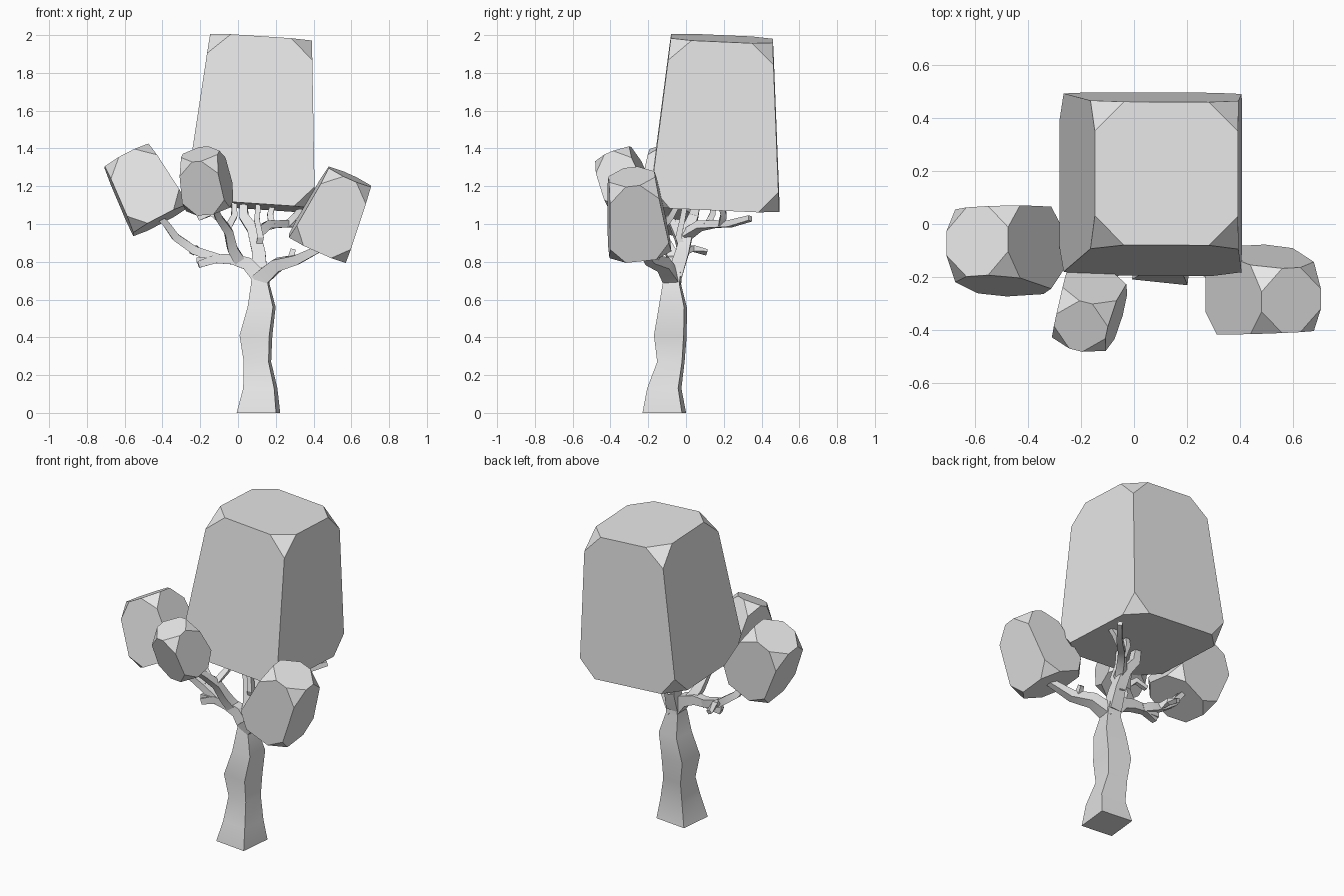
import bpy, bmesh, math
from mathutils import Vector

cube = bpy.data.objects.get("Cube")
if cube:
    bpy.data.objects.remove(cube, do_unlink=True)

grey = bpy.data.materials.new("plain grey")
grey.use_nodes = True
grey.diffuse_color = (0.8, 0.8, 0.8, 1)
grey.node_tree.nodes["Principled BSDF"].inputs["Base Color"].default_value = grey.diffuse_color


def finish(bm, name):
    bmesh.ops.recalc_face_normals(bm, faces=bm.faces)
    mesh = bpy.data.meshes.new(name)
    bm.to_mesh(mesh)
    bm.free()
    mesh.materials.append(grey)
    obj = bpy.data.objects.new(name, mesh)
    bpy.context.collection.objects.link(obj)
    bpy.ops.object.select_all(action='DESELECT')
    obj.select_set(True)
    bpy.context.view_layer.objects.active = obj
    bpy.ops.object.shade_smooth_by_angle(angle=math.radians(30))
    return obj


def skin(bm, rings):
    """Join four-sided rings into a closed tube."""
    loops = [[bm.verts.new(p) for p in ring] for ring in rings]
    for a, b in zip(loops, loops[1:]):
        for i in range(4):
            j = (i + 1) % 4
            bm.faces.new((a[i], a[j], b[j], b[i]))
    bm.faces.new(loops[0])
    bm.faces.new(loops[-1])


def square(centre, u, v, half_u, half_v):
    return [centre + u * half_u * a + v * half_v * b
            for a, b in ((-1, -1), (1, -1), (1, 1), (-1, 1))]


def foliage(name, bottom, top, wide, narrow, cut, twist=0):
    """Tapered block with clipped corners, leaning from bottom to top."""
    bottom, top = Vector(bottom), Vector(top)
    axis = (top - bottom).normalized()
    t = math.radians(twist)
    u = Vector((math.cos(t), math.sin(t), 0))
    u = (u - axis * u.dot(axis)).normalized()
    v = axis.cross(u)
    bm = bmesh.new()
    skin(bm, [square(bottom, u, v, wide / 2, wide / 2),
              square(top, u, v, narrow / 2, narrow / 2)])
    bmesh.ops.bevel(bm, geom=bm.verts[:], offset=cut, segments=1, affect='VERTICES')
    return finish(bm, name)


def branch(name, points, start, end):
    """Square tube along a path, thinning from start to end width."""
    pts = [Vector(p) for p in points]
    rings = []
    for i, p in enumerate(pts):
        tangent = (pts[min(i + 1, len(pts) - 1)] - pts[max(i - 1, 0)]).normalized()
        u = tangent.cross(Vector((0, 1, 0))).normalized()
        v = tangent.cross(u)
        h = (start + (end - start) * i / (len(pts) - 1)) / 2
        rings.append(square(p, u, v, h, h))
    bm = bmesh.new()
    skin(bm, rings)
    return finish(bm, name)


# Trunk: height, centre x, centre y, width
trunk = [(0, 0.108, -0.115, 0.21), (0.13, 0.118, -0.115, 0.165), (0.27, 0.103, -0.08, 0.132),
         (0.41, 0.095, -0.083, 0.158), (0.56, 0.125, -0.07, 0.135),
         (0.68, 0.118, -0.075, 0.09), (0.77, 0.115, -0.06, 0.07)]
turn = math.radians(-6)
u = Vector((math.cos(turn), math.sin(turn), 0))
v = Vector((-math.sin(turn), math.cos(turn), 0))
bm = bmesh.new()
skin(bm, [square(Vector((x, y, z)), u, v, w / 2, w / 2) for z, x, y, w in trunk])
finish(bm, "trunk")

# Main limbs
branch("right_limb", [(0.11, -0.07, 0.7), (0.21, -0.12, 0.785), (0.31, -0.19, 0.81),
                      (0.45, -0.24, 0.88)], 0.085, 0.035)
branch("left_limb", [(0.12, -0.07, 0.71), (0.05, -0.06, 0.79), (-0.03, -0.06, 0.815),
                     (-0.12, -0.05, 0.815), (-0.21, -0.06, 0.785)], 0.08, 0.035)
branch("left_outer_limb", [(-0.1, -0.05, 0.815), (-0.23, -0.02, 0.86), (-0.33, -0.04, 0.93),
                           (-0.38, -0.07, 1.0), (-0.42, -0.09, 1.04)], 0.05, 0.03)
branch("front_limb", [(0.01, -0.06, 0.8), (-0.03, -0.09, 0.87), (-0.05, -0.14, 0.96),
                      (-0.1, -0.2, 1.03), (-0.13, -0.28, 1.1)], 0.06, 0.03)
branch("centre_limb", [(0.115, -0.06, 0.73), (0.11, -0.02, 0.85), (0.08, 0.01, 0.97),
                       (0.03, 0.04, 1.04), (0.03, 0.06, 1.13)], 0.08, 0.04)
branch("back_limb", [(0.1, 0.0, 0.94), (0.15, 0.07, 0.99), (0.22, 0.15, 1.0),
                     (0.3, 0.23, 1.0), (0.39, 0.34, 1.03)], 0.05, 0.028)

# Twigs
twigs = [
    ("right_twig", [(0.28, -0.17, 0.81), (0.29, -0.13, 0.86)]),
    ("left_back_twig", [(-0.21, -0.02, 0.855), (-0.23, 0.04, 0.87), (-0.24, 0.11, 0.85)]),
    ("left_low_twig", [(-0.15, -0.05, 0.81), (-0.22, -0.05, 0.81)]),
    ("left_end_twig", [(-0.35, -0.05, 0.96), (-0.4, -0.04, 1.02)]),
    ("front_left_twig", [(-0.09, -0.18, 1.02), (-0.14, -0.15, 1.06), (-0.21, -0.14, 1.03)]),
    ("front_right_twig", [(-0.06, -0.14, 0.97), (-0.02, -0.08, 1.04), (-0.02, -0.04, 1.11)]),
    ("centre_twig", [(0.1, 0.0, 0.83), (0.12, -0.04, 0.93), (0.1, -0.02, 1.02),
                     (0.11, 0.0, 1.13)]),
    ("upper_twig", [(0.18, 0.11, 0.99), (0.17, 0.14, 1.05), (0.19, 0.15, 1.12)]),
    ("upper_back_twig", [(0.26, 0.19, 1.0), (0.31, 0.2, 1.05), (0.35, 0.18, 1.12)]),
]
for name, path in twigs:
    branch(name, path, 0.036, 0.026)

# Foliage blocks
foliage("main_foliage", (0.063, 0.15, 1.095), (0.122, 0.19, 1.982), 0.69, 0.54, 0.11)
foliage("left_foliage", (-0.41, -0.107, 1.02), (-0.59, -0.065, 1.36), 0.325, 0.262, 0.085)
foliage("right_foliage", (0.42, -0.245, 0.87), (0.592, -0.287, 1.25), 0.33, 0.245, 0.085)
foliage("front_foliage", (-0.15, -0.275, 1.095), (-0.2, -0.385, 1.37), 0.24, 0.2, 0.075, -12)
